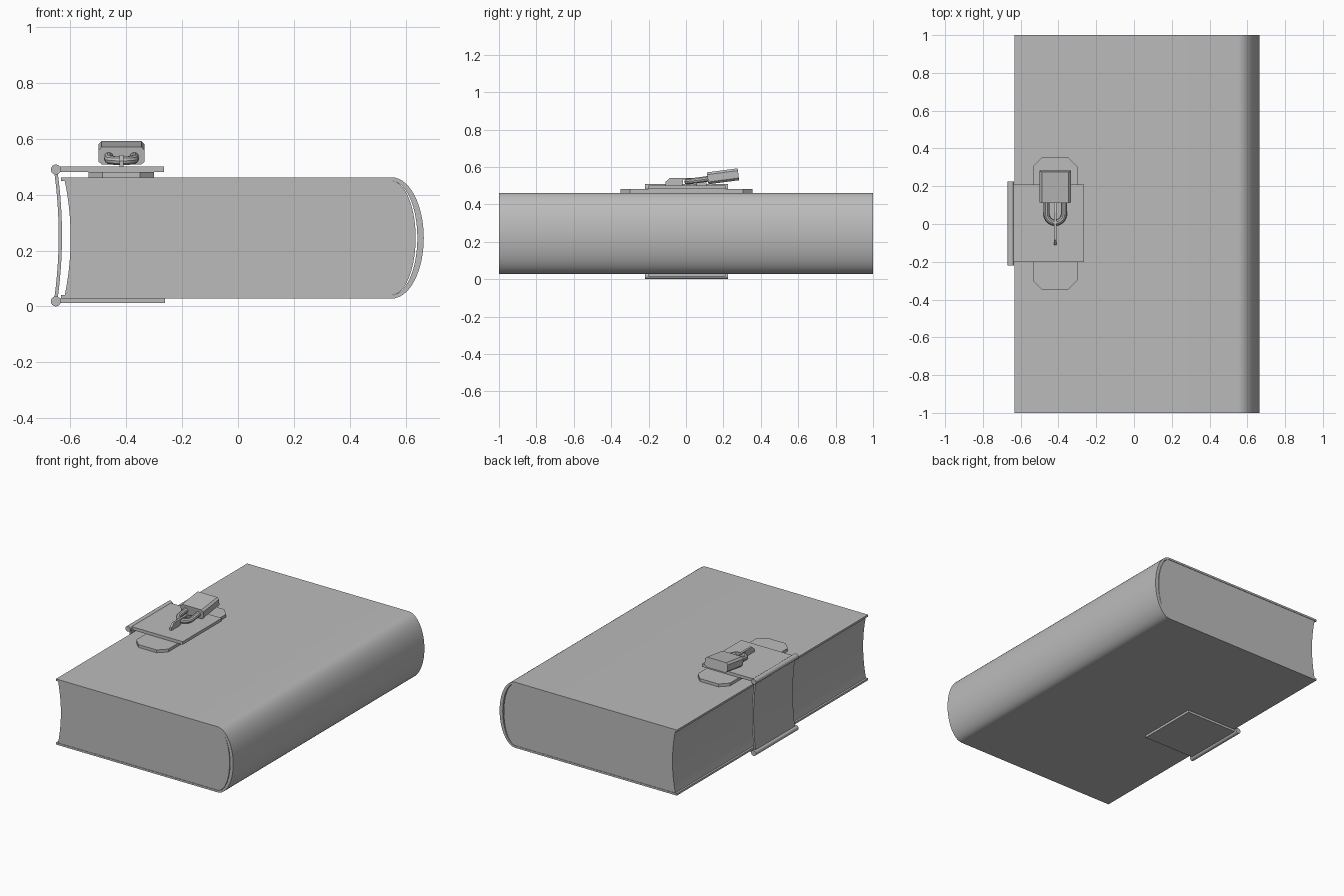
import bpy, bmesh, math
from mathutils import Matrix, Vector

if "Cube" in bpy.data.objects:
    bpy.data.objects.remove(bpy.data.objects["Cube"])

grey = bpy.data.materials.new("plain grey")
grey.diffuse_color = (0.5, 0.5, 0.5, 1)
grey.use_nodes = True
grey.node_tree.nodes["Principled BSDF"].inputs["Base Color"].default_value = grey.diffuse_color


def finish(name, bm, smooth=True):
    bmesh.ops.recalc_face_normals(bm, faces=bm.faces)
    mesh = bpy.data.meshes.new(name)
    bm.to_mesh(mesh)
    bm.free()
    mesh.materials.append(grey)
    ob = bpy.data.objects.new(name, mesh)
    bpy.context.collection.objects.link(ob)
    if smooth:
        bpy.ops.object.select_all(action='DESELECT')
        ob.select_set(True)
        bpy.context.view_layer.objects.active = ob
        bpy.ops.object.shade_smooth_by_angle(angle=math.radians(30))
    return ob


def prism(name, profile, lo, hi, axis, smooth=True):
    """Extrude a closed 2D profile along the given axis from lo to hi."""
    def place(p, t):
        return {'x': (t, p[0], p[1]), 'y': (p[0], t, p[1]), 'z': (p[0], p[1], t)}[axis]
    bm = bmesh.new()
    a = [bm.verts.new(place(p, lo)) for p in profile]
    b = [bm.verts.new(place(p, hi)) for p in profile]
    bm.faces.new(a)
    bm.faces.new(b)
    n = len(a)
    for i in range(n):
        j = (i + 1) % n
        bm.faces.new((a[i], a[j], b[j], b[i]))
    return finish(name, bm, smooth)


def rect(x0, x1, y0, y1, c=0.0):
    """Rectangle, with cut corners when c > 0."""
    if c == 0:
        return [(x0, y0), (x1, y0), (x1, y1), (x0, y1)]
    return [(x0 + c, y0), (x1 - c, y0), (x1, y0 + c), (x1, y1 - c),
            (x1 - c, y1), (x0 + c, y1), (x0, y1 - c), (x0, y0 + c)]


MID = 0.245


def spine(a, b, n=28):
    """Half ellipse bulging to +x, from top to bottom."""
    return [(0.55 + a * math.sin(math.pi * i / n), MID + b * math.cos(math.pi * i / n))
            for i in range(n + 1)]


def bow(x_end, x_mid, z0, z1, n=14):
    """Shallow parabola from z0 to z1."""
    return [(x_mid + (x_end - x_mid) * (2 * i / n - 1) ** 2, z0 + (z1 - z0) * i / n)
            for i in range(n + 1)]


# Wrap-around cover
OUT, INN = 0.217, 0.204
prism("cover", [(-0.633, MID + OUT)] + spine(0.115, OUT) + [(-0.633, MID - OUT),
      (-0.633, MID - INN)] + spine(0.092, INN)[::-1] + [(-0.633, MID + INN)], -1, 1, 'y')

# Page block with hollow fore edge
prism("pages", spine(0.086, INN) + bow(-0.62, -0.599, MID - INN, MID + INN),
      -0.997, 0.997, 'y')

# Clasp: plates, hinges and bowed strap
prism("lock_base_plate", rect(-0.535, -0.3, -0.35, 0.355, 0.05), 0.46, 0.481, 'z', False)
prism("top_clasp_plate", rect(-0.64, -0.265, -0.2, 0.21), 0.481, 0.501, 'z', False)
prism("bottom_clasp_plate", rect(-0.64, -0.262, -0.2, 0.21), 0.013, 0.029, 'z', False)
for name, z in (("top_hinge", 0.49), ("bottom_hinge", 0.018)):
    prism(name, [(-0.652 + 0.018 * math.cos(k * math.pi / 8), z + 0.018 * math.sin(k * math.pi / 8))
                 for k in range(16)], -0.22, 0.225, 'y')
prism("clasp_strap", bow(-0.658, -0.642, 0.025, 0.483) + bow(-0.646, -0.63, 0.025, 0.483)[::-1],
      -0.2, 0.21, 'y')

# Staple with a window for the shackle
CX = -0.417
prism("staple", [(-0.11, 0.49), (-0.11, 0.52), (-0.085, 0.542), (0.06, 0.542), (0.11, 0.515),
                 (0.11, 0.49), (0.06, 0.49), (0.05, 0.532), (-0.015, 0.532), (-0.02, 0.49)],
      CX - 0.007, CX + 0.007, 'x', False)

# Padlock body, tipped up on the shackle
body = prism("padlock_body", rect(-0.083, 0.083, -0.032, 0.032, 0.012), -0.083, 0.083, 'y', False)
body.matrix_world = Matrix.Translation((CX, 0.198, 0.55)) @ Matrix.Rotation(math.radians(7.5), 4, 'X')

# Padlock shackle: round tube swept along a U
path = [(0.046, 0.14)] + [(0.046 * math.cos(t), 0.053 - 0.046 * math.sin(t))
                          for t in (math.pi * i / 16 for i in range(17))] + [(-0.046, 0.14)]
path = [Vector((CX + x, y, 0.52 + 0.14 * y)) for x, y in path]
bm = bmesh.new()
rings = []
for i, p in enumerate(path):
    tan = (path[min(i + 1, len(path) - 1)] - path[max(i - 1, 0)]).normalized()
    side = tan.cross(Vector((0, 0, 1))).normalized()
    up = side.cross(tan)
    rings.append([bm.verts.new(p + 0.016 * (math.cos(k * math.pi / 5) * side + math.sin(k * math.pi / 5) * up))
                  for k in range(10)])
for r, s in zip(rings, rings[1:]):
    for k in range(10):
        bm.faces.new((r[k], r[(k + 1) % 10], s[(k + 1) % 10], s[k]))
bm.faces.new(rings[0])
bm.faces.new(rings[-1])
finish("padlock_shackle", bm)
